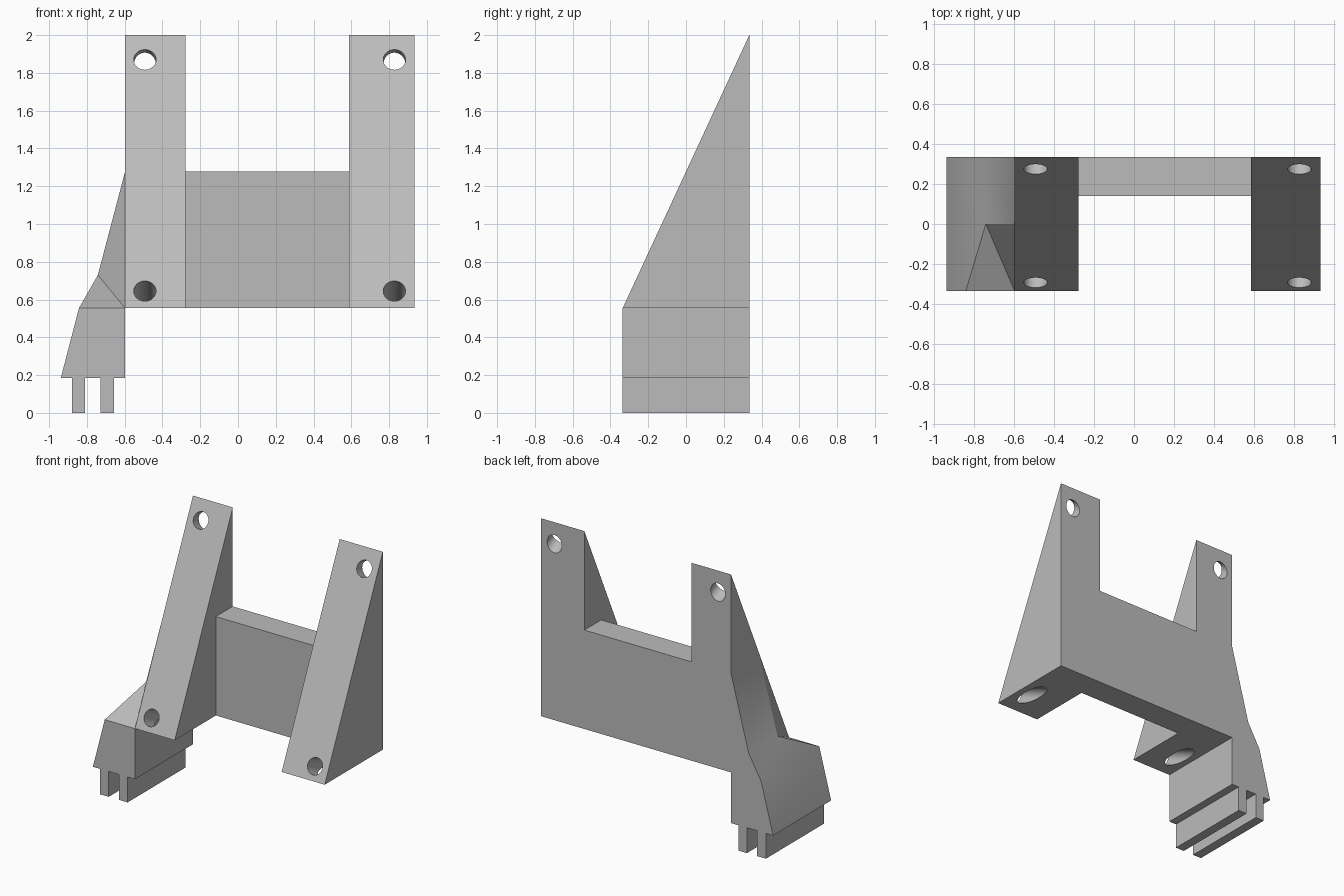
import bpy
import bmesh
from math import atan2, pi
from mathutils import Vector

cube = bpy.data.objects.get("Cube")
if cube:
    bpy.data.objects.remove(cube)

grey = bpy.data.materials.new("plain grey")
grey.use_nodes = True
grey.diffuse_color = (0.5, 0.5, 0.5, 1)
grey.node_tree.nodes["Principled BSDF"].inputs["Base Color"].default_value = (0.5, 0.5, 0.5, 1)

# Shared levels of the bracket
FRONT, BACK = -0.335, 0.335
BASE, SHELF, TOP = 0.555, 1.277, 2.0
INNER = -0.598


def make(name, verts, faces):
    mesh = bpy.data.meshes.new(name)
    mesh.from_pydata(verts, [], faces)
    bm = bmesh.new()
    bm.from_mesh(mesh)
    bmesh.ops.recalc_face_normals(bm, faces=bm.faces)
    bm.to_mesh(mesh)
    bm.free()
    mesh.materials.append(grey)
    obj = bpy.data.objects.new(name, mesh)
    bpy.context.collection.objects.link(obj)
    return obj


def prism(name, profile, x0, x1):
    """Extrude a (y, z) profile along x."""
    n = len(profile)
    verts = [(x, y, z) for x in (x0, x1) for y, z in profile]
    faces = [tuple(range(n)), tuple(range(n, 2 * n))]
    faces += [(i, (i + 1) % n, (i + 1) % n + n, i + n) for i in range(n)]
    return make(name, verts, faces)


def box(name, x0, x1, y0, y1, z0, z1):
    return prism(name, [(y0, z0), (y1, z0), (y1, z1), (y0, z1)], x0, x1)


def combine(target, tool, operation):
    mod = target.modifiers.new("combine", "BOOLEAN")
    mod.operation, mod.solver, mod.object = operation, "EXACT", tool
    bpy.context.view_layer.objects.active = target
    bpy.ops.object.modifier_apply(modifier=mod.name)
    bpy.data.objects.remove(tool)


# Two sloped wedge legs and the panel joining them
wedge = [(FRONT, BASE), (BACK, BASE), (BACK, TOP)]
frame = prism("bracket_frame", wedge, INNER, -0.277)
parts = [prism("left_leg", wedge, 0.587, 0.935),
         box("back_panel", -0.277, 0.587, 0.14, BACK, BASE, SHELF)]

# Side foot: back outline, front outline, then the two shoulder points
outline = [(-0.938, 0.185), (-0.842, BASE), (-0.742, 0.73), (INNER, SHELF), (INNER, 0.185)]
back = [Vector((x, BACK, z)) for x, z in outline]
front = [Vector((x, FRONT, z)) for x, z in (outline[0], outline[1], (INNER, BASE), outline[4])]
mid = [Vector((x, 0, z)) for x, z in outline[2:4]]
foot_faces = [(0, 1, 2, 3, 4), (5, 6, 7, 8), (0, 5, 6, 1), (1, 6, 9, 2), (2, 9, 10, 3),
              (6, 7, 9), (7, 10, 9), (4, 8, 7, 10, 3), (0, 4, 8, 5)]
parts.append(make("side_foot", back + front + mid, foot_faces))

# Two rails under the foot
for name, x in (("outer_rail", -0.88), ("inner_rail", -0.727)):
    parts.append(box(name, x, x + 0.07, FRONT, BACK, 0, 0.185))

for part in parts:
    combine(frame, part, "UNION")

# Screw holes drilled square to the sloped faces
slope = Vector((0, BACK - FRONT, TOP - BASE))
tilt = atan2(slope.z, slope.y)
for x in (-0.493, 0.828):
    for z in (0.645, 1.87):
        y = FRONT + slope.y * (z - BASE) / slope.z
        bpy.ops.mesh.primitive_cylinder_add(vertices=48, radius=0.059, depth=1.2,
                                            location=(x, y, z), rotation=(tilt, 0, 0))
        drill = bpy.context.object
        drill.name = "screw_hole_cutter"
        drill.hide_render = True
        drill.data.materials.append(grey)
        bpy.context.view_layer.update()
        combine(frame, drill, "DIFFERENCE")

# Merge coplanar faces and keep only the hole walls smooth
bm = bmesh.new()
bm.from_mesh(frame.data)
bmesh.ops.remove_doubles(bm, verts=bm.verts, dist=0.0002)
bmesh.ops.dissolve_limit(bm, angle_limit=pi / 180, verts=bm.verts, edges=bm.edges)
bm.to_mesh(frame.data)
bm.free()
bpy.ops.object.select_all(action="DESELECT")
frame.select_set(True)
bpy.context.view_layer.objects.active = frame
bpy.ops.object.shade_smooth_by_angle(angle=pi / 9)
